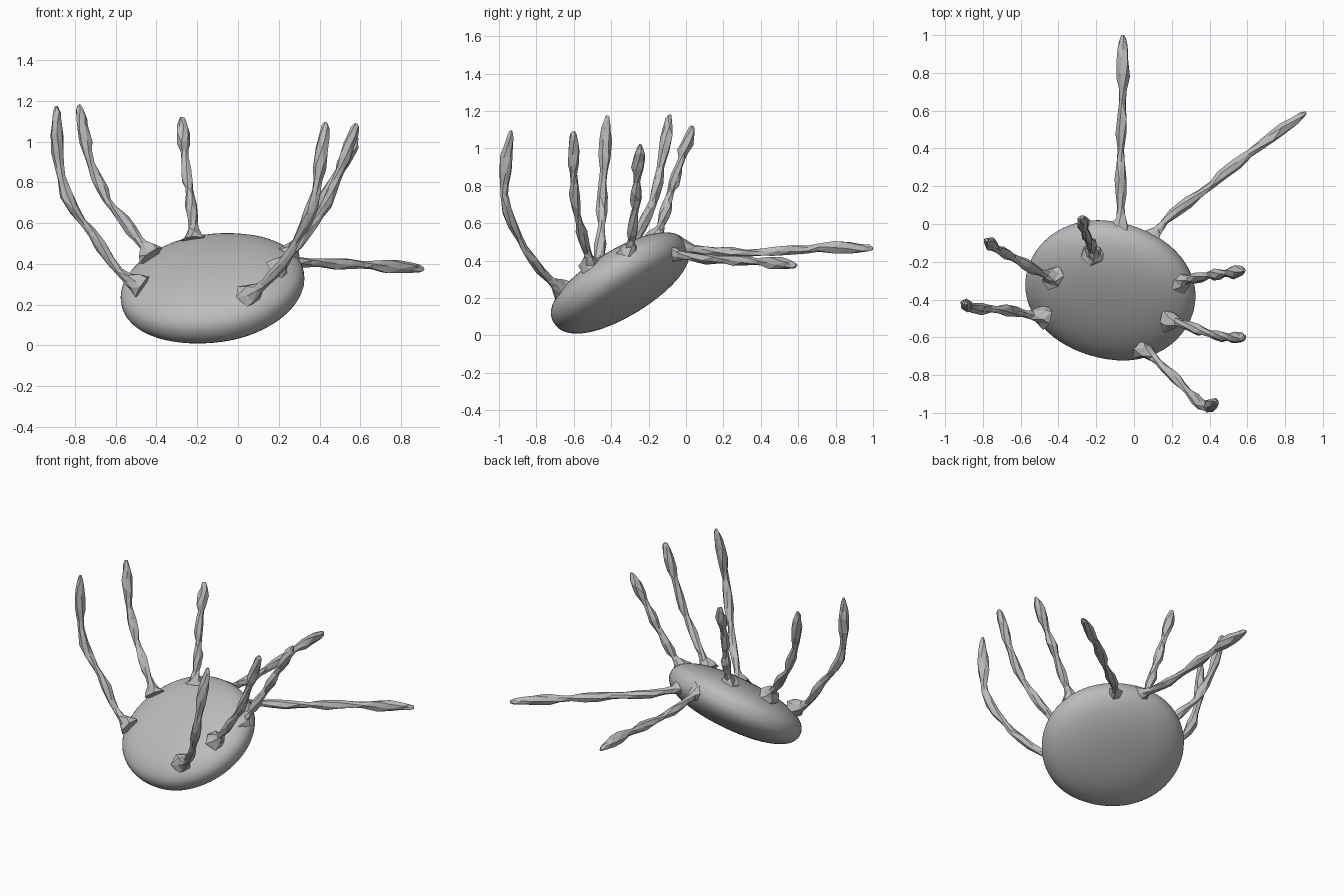
import bpy, bmesh, math, random
from mathutils import Vector, Matrix

cube = bpy.data.objects.get("Cube")
if cube:
    bpy.data.objects.remove(cube, do_unlink=True)

random.seed(4)

grey = bpy.data.materials.new("plain grey")
grey.use_nodes = True
GREY = (0.5, 0.5, 0.5, 1)
grey.diffuse_color = GREY
grey.node_tree.nodes["Principled BSDF"].inputs["Base Color"].default_value = GREY


def add_object(name, bm, smooth):
    bmesh.ops.recalc_face_normals(bm, faces=bm.faces[:])
    for f in bm.faces:
        f.smooth = smooth
    mesh = bpy.data.meshes.new(name)
    bm.to_mesh(mesh)
    bm.free()
    mesh.materials.append(grey)
    ob = bpy.data.objects.new(name, mesh)
    bpy.context.collection.objects.link(ob)
    return ob


# Body: a flattened, tilted pebble, fuller at the rim than an ellipsoid
bm = bmesh.new()
bmesh.ops.create_uvsphere(bm, u_segments=64, v_segments=32, radius=1)
for v in bm.verts:
    x, y, z = v.co
    p = 2.3
    k = (math.hypot(x, y) ** p + abs(z) ** p) ** (-1 / p)
    x, y, z = x * k, y * k, z * k
    if z > 0:
        z *= 0.94                      # flatter upper face
    x -= 0.08 * y * (1 - abs(x))       # back edge leans to the right side
    v.co = (x * 0.455, y * 0.415, z * 0.163)
place = (Matrix.Translation((-0.125, -0.352, 0.283))
         @ Matrix.Rotation(math.radians(32), 4, 'X')
         @ Matrix.Rotation(math.radians(-9), 4, 'Y'))
bm.transform(place)
add_object("body", bm, True)


# Leg thickness along its length: flared root, three lumps, pointed tip
PROFILE = [(0, .075), (.035, .048), (.08, .026), (.13, .021), (.20, .028), (.28, .031),
           (.36, .022), (.42, .020), (.50, .030), (.58, .031), (.66, .021),
           (.72, .023), (.79, .034), (.87, .033), (.93, .027), (.975, .019), (1, .008)]


def sample(points, t):
    """Point at fraction t of a smooth path through the given points."""
    lengths = [(b - a).length for a, b in zip(points, points[1:])]
    d = t * sum(lengths)
    for i, l in enumerate(lengths):
        if d <= l or i == len(lengths) - 1:
            break
        d -= l
    u = min(d / l, 1)
    a, b = points[i], points[i + 1]
    before = points[i - 1] if i else a * 2 - b
    after = points[i + 2] if i + 2 < len(points) else b * 2 - a
    return 0.5 * (2 * a + (b - before) * u + (2 * before - 5 * a + 4 * b - after) * u ** 2
                  + (3 * a - before - 3 * b + after) * u ** 3)


def leg(name, path, sides=6):
    pts = [Vector(p) for p in path]
    # Sink the root a little into the body
    pts[0] = pts[0] - (pts[1] - pts[0]).normalized() * 0.025
    bm = bmesh.new()
    rings = []
    for n, (t, r) in enumerate(PROFILE):
        c = sample(pts, t)
        axis = sample(pts, min(t + .02, 1)) - sample(pts, max(t - .02, 0))
        turn = axis.to_track_quat('Z', 'Y')
        ring = []
        for s in range(sides):
            a = 2 * math.pi * (s + 0.25 * n) / sides
            rr = r * random.uniform(0.78, 1.14)
            off = Vector((math.cos(a) * rr, math.sin(a) * rr,
                          random.uniform(-.012, .012) if 0 < t < 1 else 0))
            ring.append(bm.verts.new(c + turn @ off))
        rings.append(ring)
    for lo, hi in zip(rings, rings[1:]):
        for s in range(sides):
            e = (s + 1) % sides
            bm.faces.new((lo[s], lo[e], hi[s]))
            bm.faces.new((lo[e], hi[e], hi[s]))
    bm.faces.new(rings[0])
    bm.faces.new(rings[-1])
    add_object(name, bm, False)


LEGS = {
    "back_leg": [(-.07, -.02, .47), (-.07, .25, .44), (-.065, .55, .455),
                 (-.06, .8, .472), (-.06, 1.0, .465)],
    "back_left_leg": [(.09, -.08, .44), (.2, .05, .415), (.4, .2, .405),
                      (.62, .38, .395), (.91, .59, .375)],
    "back_right_leg": [(-.215, -.15, .54), (-.23, -.1, .70), (-.255, -.05, .87),
                       (-.275, .035, 1.12)],
    "right_leg_rear": [(-.44, -.28, .46), (-.55, -.23, .60), (-.65, -.17, .73),
                       (-.73, -.13, .92), (-.78, -.085, 1.18)],
    "right_leg_front": [(-.49, -.49, .30), (-.58, -.475, .36), (-.70, -.455, .53),
                        (-.83, -.45, .71), (-.88, -.44, .90), (-.89, -.42, 1.175)],
    "left_leg_rear": [(.26, -.30, .46), (.35, -.28, .60), (.43, -.265, .74),
                      (.50, -.26, .86), (.585, -.245, 1.02)],
    "left_leg_front": [(.20, -.51, .39), (.31, -.55, .52), (.42, -.585, .67),
                       (.50, -.60, .85), (.58, -.60, 1.09)],
    "front_left_leg": [(.06, -.67, .25), (.16, -.76, .33), (.27, -.87, .48),
                       (.37, -.965, .70), (.40, -.965, .88), (.43, -.935, 1.095)],
}
for name, path in LEGS.items():
    leg(name, path)
